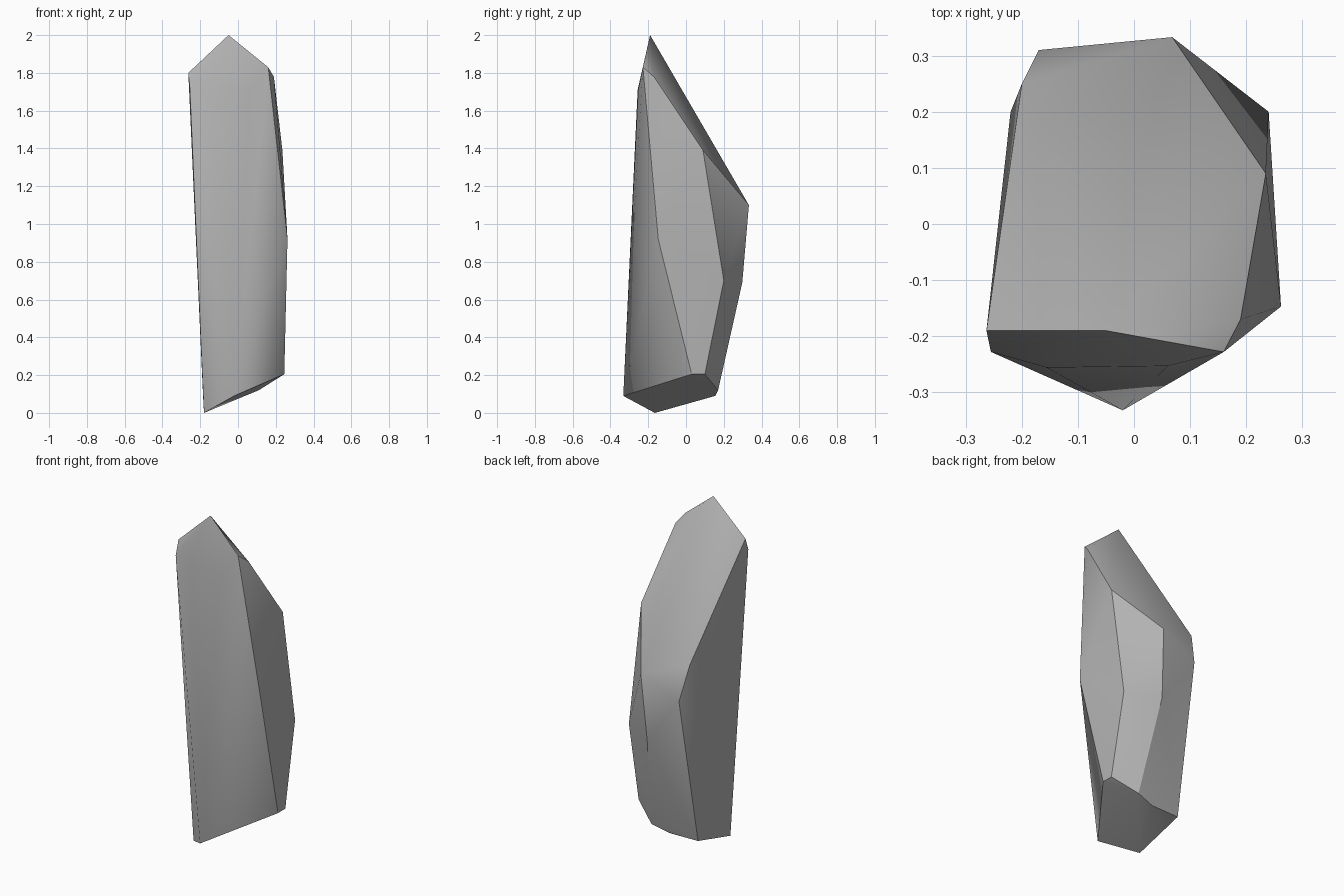
import bpy, bmesh, math

cube = bpy.data.objects.get("Cube")
if cube:
    bpy.data.objects.remove(cube, do_unlink=True)

# Stone colour
stone = bpy.data.materials.new("grey_stone")
stone.use_nodes = True
colour = (0.45, 0.45, 0.45, 1)
stone.diffuse_color = colour
stone.node_tree.nodes["Principled BSDF"].inputs["Base Color"].default_value = colour

# Corners of the chiselled rock, grouped by region
peak = [(-.05, -.19, 2), (-.263, -.19, 1.8), (.16, -.228, 1.83), (.19, -.17, 1.78)]
front_brow = [(-.255, -.228, 1.72), (-.155, -.256, 1.71), (.06, -.253, 1.71)]
slope_rim = [(.235, .09, 1.39), (.068, .333, 1.1), (-.2, .25, 1.19), (-.17, .31, .985)]
waist = [(.262, -.147, .92), (.24, .2, .7), (.05, .298, .69), (-.22, .2, .87)]
base = [(-.18, -.165, 0), (-.02, -.332, .09), (.245, .03, .205), (.245, .1, .205),
        (.11, .17, .12), (0, .155, .09), (-.185, .15, .09)]

# Wrap the corners in one faceted shell
bm = bmesh.new()
for corner in peak + front_brow + slope_rim + waist + base:
    bm.verts.new(corner)
bmesh.ops.convex_hull(bm, input=bm.verts[:])
loose = [v for v in bm.verts if not v.link_faces]
bmesh.ops.delete(bm, geom=loose, context='VERTS')
bmesh.ops.recalc_face_normals(bm, faces=bm.faces[:])

mesh = bpy.data.meshes.new("standing_rock")
bm.to_mesh(mesh)
bm.free()
mesh.materials.append(stone)
rock = bpy.data.objects.new("standing_rock", mesh)
bpy.context.collection.objects.link(rock)

# Soft shading over gentle bends, crisp edges elsewhere
bpy.ops.object.select_all(action='DESELECT')
rock.select_set(True)
bpy.context.view_layer.objects.active = rock
bpy.ops.object.shade_smooth_by_angle(angle=math.radians(30))
